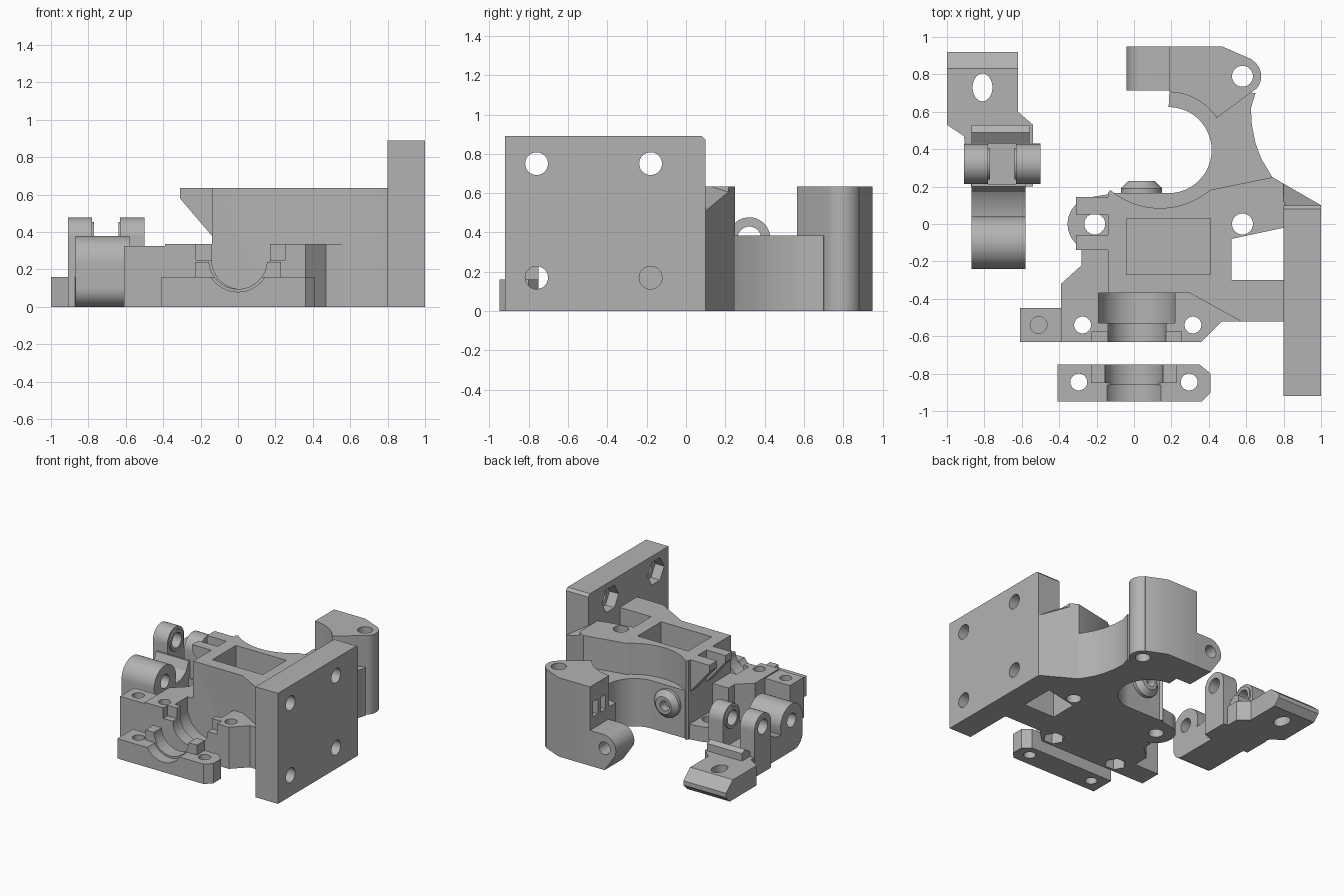
import bpy, bmesh
from math import cos, sin, radians, pi
from mathutils import Vector

cube = bpy.data.objects.get("Cube")
if cube:
    bpy.data.objects.remove(cube)

grey = bpy.data.materials.new("matte grey")
grey.use_nodes = True
grey.diffuse_color = (0.45, 0.45, 0.45, 1)
grey.node_tree.nodes["Principled BSDF"].inputs["Base Color"].default_value = (0.45, 0.45, 0.45, 1)


def place(a, b, h, axis):
    return {"z": (a, b, h), "y": (a, h, b), "x": (h, a, b)}[axis]


def finish(name, bm):
    bmesh.ops.recalc_face_normals(bm, faces=bm.faces)
    mesh = bpy.data.meshes.new(name)
    bm.to_mesh(mesh)
    bm.free()
    mesh.materials.append(grey)
    ob = bpy.data.objects.new(name, mesh)
    bpy.context.collection.objects.link(ob)
    return ob


def prism(name, outline, lo, hi, axis="z"):
    """Extrude an outline along an axis."""
    bm = bmesh.new()
    ends = [[bm.verts.new(place(a, b, h, axis)) for a, b in outline] for h in (lo, hi)]
    n = len(outline)
    for ring in ends:
        bm.faces.new(ring)
    for i in range(n):
        j = (i + 1) % n
        bm.faces.new((ends[0][i], ends[0][j], ends[1][j], ends[1][i]))
    return finish(name, bm)


def hull(name, points):
    bm = bmesh.new()
    verts = [bm.verts.new(p) for p in points]
    bmesh.ops.convex_hull(bm, input=verts)
    return finish(name, bm)


def arc(cx, cy, r, start, end, steps=24):
    angles = [radians(start + (end - start) * i / steps) for i in range(steps + 1)]
    return [(cx + r * cos(t), cy + r * sin(t)) for t in angles]


def box(name, x0, x1, y0, y1, z0, z1):
    return prism(name, [(x0, y0), (x1, y0), (x1, y1), (x0, y1)], z0, z1)


def rod(name, cx, cy, r, lo, hi, axis="z", sides=40, stretch=1):
    ring = [(cx + r * cos(2 * pi * i / sides), cy + stretch * r * sin(2 * pi * i / sides))
            for i in range(sides)]
    return prism(name, ring, lo, hi, axis)


def cut(parts, cutters):
    """Subtract every cutter from every part, then discard the cutters."""
    for ob in parts:
        for c in cutters:
            mod = ob.modifiers.new("cut", "BOOLEAN")
            mod.operation, mod.solver, mod.object = "DIFFERENCE", "EXACT", c
        deps = bpy.context.evaluated_depsgraph_get()
        mesh = bpy.data.meshes.new_from_object(ob.evaluated_get(deps))
        ob.modifiers.clear()
        ob.data = mesh
    for c in cutters:
        bpy.data.objects.remove(c)


# Upright mounting plate with four bolt holes
plate = prism("mounting_plate", [(-0.92, 0), (0.1, 0), (0.1, 0.87), (0.08, 0.89), (-0.92, 0.89)],
              0.8, 1, "x")
holes = [rod("cutter", y, z, 0.058, 0.7, 1.1, "x") for y in (-0.76, -0.18) for z in (0.17, 0.75)]
holes += [rod("cutter", y, 0.75, 0.105, 0.7, 0.88, "x", 6) for y in (-0.76, -0.18)]
cut([plate], holes)

# Tall central block, joined to the plate around an open bay
block = prism("central_block", arc(0.14, 0.5, 0.415, 230, 310) + [
    (0.74, 0.25), (0.8, 0.215), (0.8, -0.02), (0.52, -0.08), (0.52, -0.3), (0.8, -0.3),
    (0.8, -0.52), (0.57, -0.52), (0.3, -0.37), (-0.14, -0.37), (-0.14, 0.165)], 0, 0.635)
hull("plate_gusset", [(x, y, z) for x, y, top in
     ((0.74, 0.25, 0.635), (0.74, 0.08, 0.635), (0.82, 0.08, 0.635), (1, 0.1, 0.51), (0.98, 0.08, 0.51))
     for z in (0, top)])

# Curved lower wall wrapping the motor opening
wall = prism("motor_wall", [(-0.14, 0.165)] + arc(0.185, 0.395, 0.23, -90, 90, 40) + [
    (0.19, 0.72), (0.44, 0.72), (0.65, 0.7), (0.625, 0.62), (0.63, 0.53), (0.65, 0.43),
    (0.68, 0.35), (0.74, 0.25), (0.74, -0.03), (-0.14, 0)], 0, 0.385)

# Rear tower and its rounded pivot lug
tower = prism("rear_tower", [(0.19, 0.95), (0.47, 0.95), (0.63, 0.88)]
              + arc(0.58, 0.79, 0.1, 60, -40, 14)
              + [(0.44, 0.565)] + arc(0.185, 0.395, 0.31, 35, 89, 18), 0, 0.635)
lug = prism("tower_lug", [(0.22, 0), (0.22, 0.285)] + arc(0.07, 0.175, 0.11, 90, 200) + [(0.06, 0)],
            0.715, 0.95, "y")
cut([lug], [rod("cutter", 0.06, 0.175, 0.05, 0.6, 1, "y")])
cut([tower], [box("cutter", 0.1, 0.3, y, y + 0.06, 0.38, 0.5) for y in (0.75, 0.85)])

# Low round foot with the left motor screw
foot = prism("screw_foot", arc(-0.21, 0, 0.145, 100, 240) + [(-0.1, -0.18), (-0.1, 0.165)], 0, 0.12)

# Front bearing seat with side tab
seat = prism("bearing_seat", [
    (-0.13, -0.14), (-0.28, -0.14), (-0.28, -0.22), (-0.39, -0.32), (-0.39, -0.63), (0.36, -0.63),
    (0.47, -0.52), (0.57, -0.52), (0.3, -0.36), (0, -0.36), (-0.13, -0.3)], 0, 0.335)
tab = box("seat_tab", -0.61, -0.38, -0.63, -0.45, 0, 0.325)
cut([tab], [rod("cutter", -0.51, -0.54, 0.045, 0.2, 0.4)])


def trough(cx, r, y0, y1):
    """U-shaped channel cutter running front to back."""
    return prism("cutter", arc(cx, 0.25, r, 180, 360) + [(cx + r, 0.5), (cx - r, 0.5)], y0, y1, "y")


cut([seat], [trough(0.015, 0.205, -0.53, -0.37), trough(0.015, 0.155, -0.7, -0.52),
             box("cutter", -0.225, 0.255, -0.7, -0.575, 0.25, 0.4)]
    + [rod("cutter", x, -0.54, 0.045, -0.1, 0.5) for x in (-0.275, 0.315)]
    + [rod("cutter", x, -0.54, 0.08, -0.1, 0.09, "z", 6) for x in (-0.275, 0.315)])

# Pocket, filament channel and motor screws through the body
cut([block, wall, tower, foot],
    [box("cutter", -0.04, 0.41, -0.27, 0.03, 0.4, 0.7),
     rod("cutter", 0.015, 0.25, 0.03, -0.5, 0.3, "y")]
    + [rod("cutter", x, y, 0.056, -0.1, 0.8) for x, y in ((-0.21, 0), (0.58, 0), (0.58, 0.79))])

# Forked overhang on the left of the block
for i, (y0, y1) in enumerate(((-0.14, -0.06), (0.05, 0.145))):
    prism(f"overhang_prong_{i + 1}", [(-0.31, 0.635), (-0.31, 0.58), (-0.14, 0.38), (-0.13, 0.38),
                                      (-0.13, 0.635)], y0, y1, "y")

# Tapered filament nozzle on the back wall
rings = [(0.11, 0.15), (0.11, 0.19), (0.07, 0.23)]
nozzle = hull("filament_nozzle", [(x, y, z) for r, y in rings for x, z in arc(0.04, 0.25, r, 0, 350, 35)])
cut([nozzle], [rod("cutter", 0.03, 0.25, 0.04, 0.1, 0.3, "y")])

# Separate bearing clamp
clamp = prism("bearing_clamp", [(-0.41, -0.95), (0.36, -0.95), (0.41, -0.9), (0.41, -0.8),
                                (0.35, -0.75), (-0.41, -0.75)], 0, 0.16)
ridge = box("clamp_ridge", -0.23, 0.23, -0.85, -0.75, 0.1, 0.24)
cut([clamp, ridge], [trough(0, 0.17, -1, -0.86), trough(0, 0.155, -0.87, -0.7)]
    + [rod("cutter", x, -0.845, 0.045, -0.1, 0.3) for x in (-0.295, 0.295)])

# Lever: flat handle with a slotted hole and tapered end
handle = prism("lever_handle", [(-1, 0.92), (-0.62, 0.92), (-0.62, 0.6), (-0.54, 0.53), (-0.54, 0.2),
                                (-0.87, 0.2), (-0.91, 0.47), (-1, 0.53)], 0, 0.16)
cut([handle], [rod("cutter", -0.81, 0.73, 0.053, -0.1, 0.3, "z", 40, 1.4),
               prism("cutter", [(0.83, 0.161), (0.95, 0.06), (0.95, 0.2), (0.83, 0.2)], -1.1, -0.5, "x"),
               prism("cutter", [(0.86, -0.01), (0.95, 0.08), (0.95, -0.01)], -1.1, -0.5, "x")])

# Lever pivot: rounded lug blending back to the ears
pivot = prism("lever_pivot", [(0.3, 0), (0.3, 0.3), (0.2, 0.3), (0.17, 0.23), (0.11, 0.19), (0.03, 0.18)]
              + arc(-0.1, 0.24, 0.14, 0, 180) + arc(-0.14, 0.1, 0.1, 180, 270, 12), -0.87, -0.58, "x")
cut([pivot], [rod("cutter", -0.1, 0.25, 0.055, -1, -0.5, "x"),
              box("cutter", -0.78, -0.63, 0.215, 0.4, 0.12, 0.5)])

# Two bearing ears with inner collars
ears = []
for side, x0, x1, c0, c1 in (("right", -0.91, -0.78, -0.79, -0.77), ("left", -0.63, -0.5, -0.64, -0.62)):
    ears.append(prism(f"lever_ear_{side}", [(0.43, 0)] + arc(0.322, 0.37, 0.107, 0, 180) + [(0.215, 0)],
                      x0, x1, "x"))
    ears.append(rod(f"ear_collar_{side}", 0.322, 0.37, 0.085, c0, c1, "x"))
cut(ears, [rod("cutter", 0.322, 0.37, 0.06, -1, -0.4, "x")])

# Stop rib behind the ears
prism("lever_rib", [(0.43, 0.1), (0.43, 0.2), (0.49, 0.24), (0.53, 0.22), (0.53, 0.1)], -0.87, -0.56, "x")

# Smooth the round surfaces, keep the edges crisp
for ob in bpy.context.collection.objects:
    if ob.type == "MESH" and grey.name in ob.data.materials:
        for face in ob.data.polygons:
            face.use_smooth = True
        ob.data.set_sharp_from_angle(angle=radians(30))
